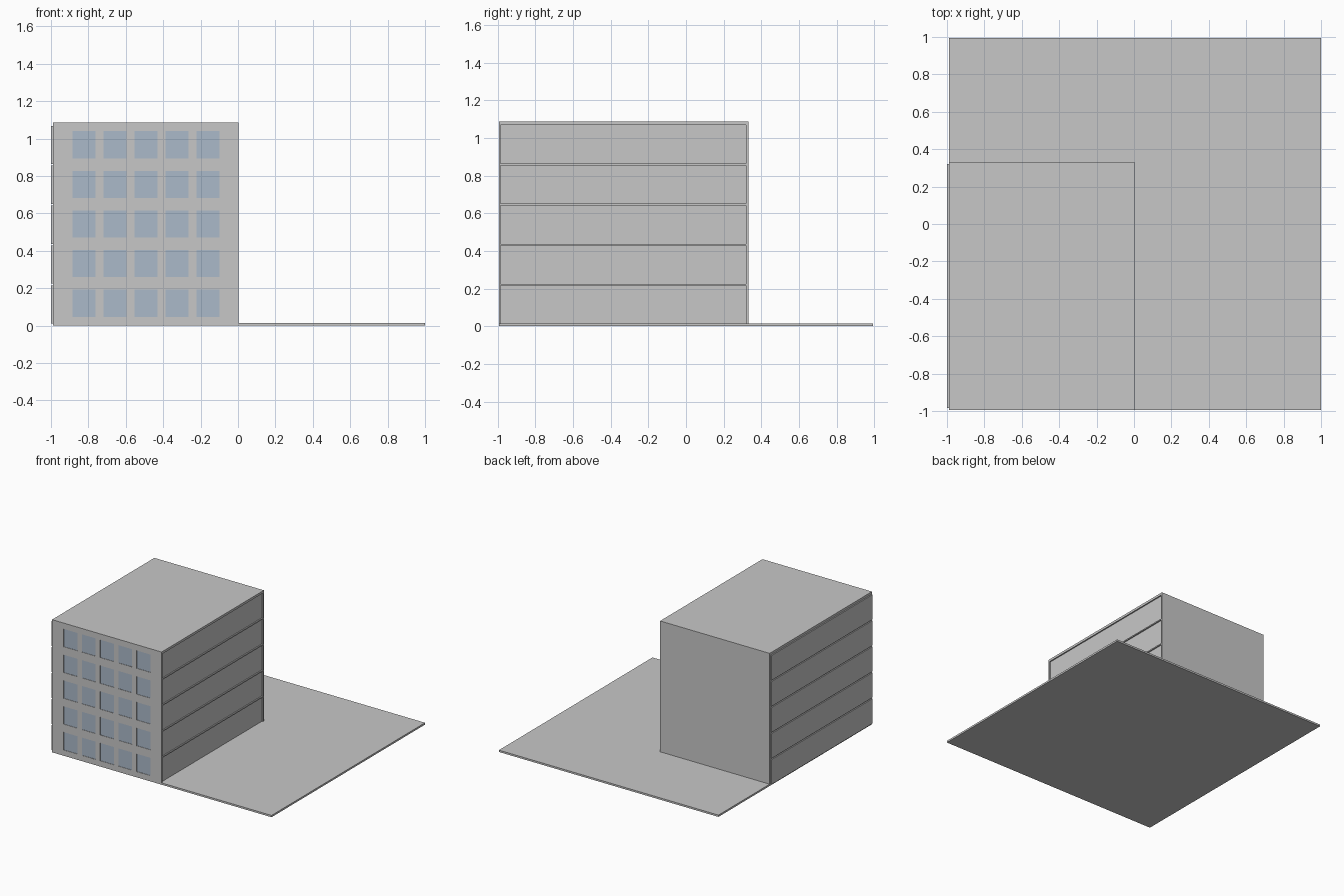
import bpy, bmesh

if "Cube" in bpy.data.objects:
    bpy.data.objects.remove(bpy.data.objects["Cube"])

def material(name, rgb):
    m = bpy.data.materials.new(name)
    m.diffuse_color = (*rgb, 1)
    m.use_nodes = True
    m.node_tree.nodes["Principled BSDF"].inputs["Base Color"].default_value = m.diffuse_color
    return m

concrete = material("concrete_grey", (0.575, 0.575, 0.575))
glass = material("window_blue", (0.41, 0.49, 0.59))

X0, X1, Y0, Y1, H = -0.99, 0.003, -0.994, 0.331, 1.087
SLAB = 0.015

def finish(name, bm, mats):
    mesh = bpy.data.meshes.new(name)
    bmesh.ops.remove_doubles(bm, verts=bm.verts, dist=1e-5)
    bm.to_mesh(mesh)
    bm.free()
    for m in mats:
        mesh.materials.append(m)
    ob = bpy.data.objects.new(name, mesh)
    bpy.context.collection.objects.link(ob)

def quad(bm, pts, mat=0):
    f = bm.faces.new([bm.verts.new(p) for p in pts])
    f.material_index = mat

def spans(lo, hi, first, size, step, count):
    """Grid lines of a wall; every odd cell is a panel."""
    cuts = [lo]
    for i in range(count):
        cuts += [first + i * step, first + i * step + size]
    return cuts + [hi]

def panelled_wall(bm, us, vs, place, depth, mat):
    """Wall in which odd cells are pushed out (+) or in (-) by depth."""
    for i in range(len(us) - 1):
        for j in range(len(vs) - 1):
            c = [(us[i], vs[j]), (us[i + 1], vs[j]),
                 (us[i + 1], vs[j + 1]), (us[i], vs[j + 1])]
            base = [place(u, v, 0) for u, v in c]
            if i % 2 and j % 2:
                moved = [place(u, v, depth) for u, v in c]
                quad(bm, moved, mat)
                for k in range(4):
                    n = (k + 1) % 4
                    quad(bm, (base[k], base[n], moved[n], moved[k]))
            else:
                quad(bm, base)

# Building block: window front, banded sides, plain back and roof
bm = bmesh.new()
panelled_wall(bm, spans(X0, X1, -0.884, 0.123, 0.1655, 5),
              spans(0, H, 0.047, 0.146, 0.2115, 5),
              lambda u, v, d: (u, Y0 - d, v), -0.003, 1)
floors = spans(0, H, 0.011, 0.204, 0.2132, 5)
panelled_wall(bm, [Y0, -0.985, 0.32, Y1], floors,
              lambda u, v, d: (X1 + d, u, v), -0.01, 0)
panelled_wall(bm, [-Y1, -0.32, 0.985, -Y0], floors,
              lambda u, v, d: (X0 - d, -u, v), 0.01, 0)
quad(bm, [(X1, Y1, 0), (X0, Y1, 0), (X0, Y1, H), (X1, Y1, H)])
quad(bm, [(X0, Y0, H), (X1, Y0, H), (X1, Y1, H), (X0, Y1, H)])
quad(bm, [(X0, Y1, 0), (X1, Y1, 0), (X1, Y0, 0), (X0, Y0, 0)])
finish("building", bm, [concrete, glass])

# L-shaped yard slab around the building
bm = bmesh.new()
outline = [(X1 - 0.01, Y0), (1, Y0), (1, 0.994), (X0, 0.994), (X0, Y1), (X1 - 0.01, Y1)]
face = bm.faces.new([bm.verts.new((x, y, 0)) for x, y in outline])
top = bmesh.ops.extrude_face_region(bm, geom=[face])["geom"]
bmesh.ops.translate(bm, vec=(0, 0, SLAB),
                    verts=[g for g in top if isinstance(g, bmesh.types.BMVert)])
if not any(f.normal.z < -0.5 or all(v.co.z < 1e-6 for v in f.verts) for f in bm.faces):
    bm.faces.new([v for v in bm.verts if v.co.z < 1e-6])
bmesh.ops.recalc_face_normals(bm, faces=bm.faces)
finish("yard_slab", bm, [concrete])
